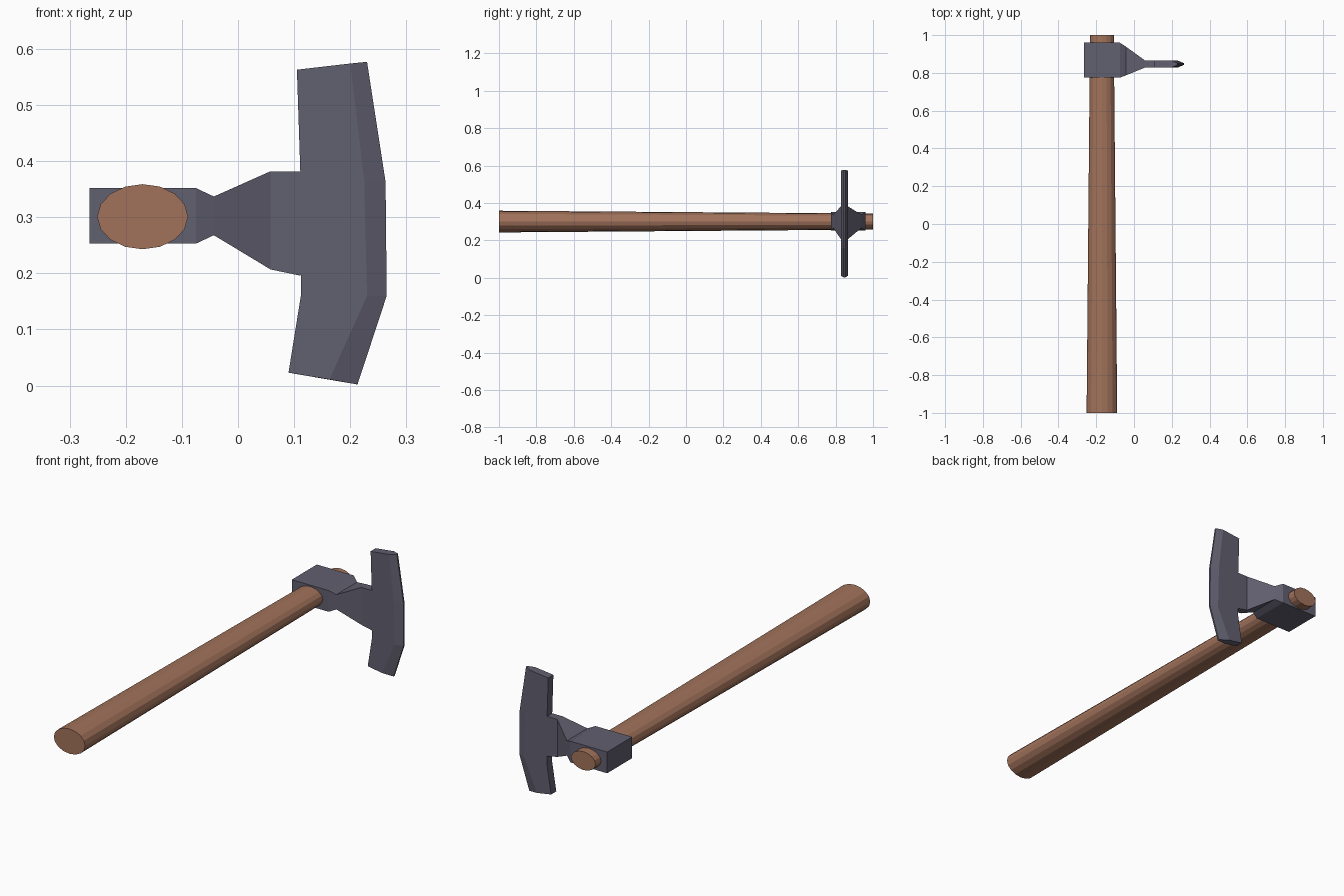
import bpy, bmesh
from math import cos, sin, pi

if "Cube" in bpy.data.objects:
    bpy.data.objects.remove(bpy.data.objects["Cube"])


def material(name, color):
    m = bpy.data.materials.new(name)
    m.diffuse_color = (*color, 1)
    m.use_nodes = True
    m.node_tree.nodes["Principled BSDF"].inputs["Base Color"].default_value = m.diffuse_color
    return m


def loft(name, rings, mat):
    """Skin a series of equal-length rings and cap both ends."""
    bm = bmesh.new()
    loops = [[bm.verts.new(p) for p in ring] for ring in rings]
    n = len(loops[0])
    for a, b in zip(loops, loops[1:]):
        for i in range(n):
            j = (i + 1) % n
            bm.faces.new((a[i], a[j], b[j], b[i]))
    bm.faces.new(loops[0])
    bm.faces.new(loops[-1])
    bmesh.ops.recalc_face_normals(bm, faces=bm.faces)
    me = bpy.data.meshes.new(name)
    bm.to_mesh(me)
    bm.free()
    me.materials.append(mat)
    ob = bpy.data.objects.new(name, me)
    bpy.context.collection.objects.link(ob)
    return ob


wood = material("wood", (0.36, 0.17, 0.105))
steel = material("steel", (0.12, 0.115, 0.16))

# Handle: tapered 16-sided oval shaft
def oval(y, rx, rz):
    return [(-0.17 + rx * cos(i * pi / 8), y, 0.301 + rz * sin(i * pi / 8))
            for i in range(16)]

loft("handle", [oval(-1, 0.081, 0.058), oval(1, 0.063, 0.043)], wood)

# Eye block and neck: rectangular sections (x, y0, y1, z0, z1)
sections = [(-0.265, 0.775, 0.96, 0.253, 0.352),
            (-0.075, 0.775, 0.96, 0.253, 0.352),
            (-0.043, 0.787, 0.939, 0.268, 0.337),
            (0.058, 0.828, 0.866, 0.207, 0.382),
            (0.111, 0.828, 0.866, 0.196, 0.382)]
loft("head_socket", [[(x, y0, z0), (x, y1, z0), (x, y1, z1), (x, y0, z1)]
                     for x, y0, y1, z0, z1 in sections], steel)

# Blade: each level gives back, bevel start and cutting edge as (x, z)
levels = [((0.105, 0.563), (0.200, 0.574), (0.230, 0.577)),
          ((0.111, 0.382), (0.225, 0.365), (0.263, 0.363)),
          ((0.112, 0.160), (0.230, 0.160), (0.265, 0.160)),
          ((0.090, 0.023), (0.163, 0.011), (0.213, 0.002))]
half = (0.019, 0.019, 0.004)
rings = []
for level in levels:
    near = [(x, 0.847 - t, z) for (x, z), t in zip(level, half)]
    far = [(x, 0.847 + t, z) for (x, z), t in zip(level, half)]
    rings.append(near + far[::-1])
loft("blade", rings, steel)
